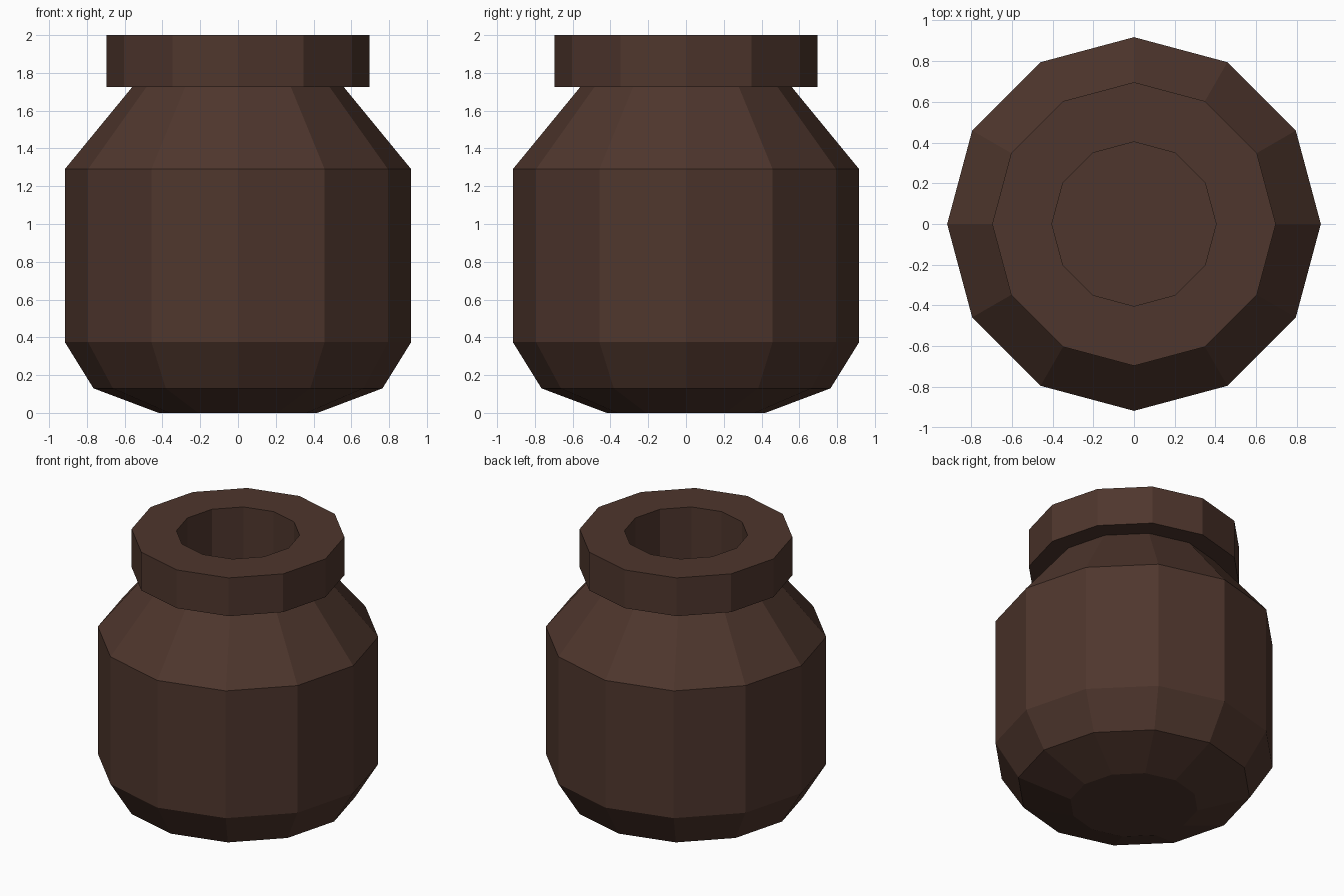
import bpy, bmesh, math
from mathutils import Vector

if "Cube" in bpy.data.objects:
    bpy.data.objects.remove(bpy.data.objects["Cube"])

SIDES = 12

# Closed wall profile (radius, height): outside going up, then inside going down
PROFILE = [(0.0, 0.0), (0.42, 0.0), (0.765, 0.13), (0.917, 0.375), (0.917, 1.29),
           (0.56, 1.725), (0.696, 1.725), (0.696, 2.0), (0.403, 2.0),
           (0.403, 1.6), (0.75, 1.2), (0.75, 0.42), (0.64, 0.24), (0.41, 0.1), (0.0, 0.1)]

# Fracture planes a*x + b*y + c*z + d; the sign tells the side
PLANES = {
    "base_split": (-0.82, 1, -0.2, 0.385),
    "front_high": (-0.12, 0.218, 1, -0.86),
    "front_low": (-0.54, 0.27, 1, -0.81),
    "back_high": (0.326, -0.53, 1, -0.888),
    "back_low": (-0.24, -0.11, 1, -1.05),
    "shoulder_left": (-0.86, 1, 0, -0.1),
    "shoulder_back": (-2.3, 1, 0, -0.07),
    "collar": (0, 0, 1, -1.86),
}


def pot_shell():
    """Lathe the profile, then score it along every fracture plane."""
    bm = bmesh.new()
    pts = [bm.verts.new((r, 0, z)) for r, z in PROFILE]
    edges = [bm.edges.new(p) for p in zip(pts, pts[1:])]
    bmesh.ops.spin(bm, geom=pts + edges, cent=(0, 0, 0), axis=(0, 0, 1),
                   angle=math.tau, steps=SIDES, use_duplicate=False)
    bmesh.ops.remove_doubles(bm, verts=bm.verts[:], dist=0.0005)
    bmesh.ops.recalc_face_normals(bm, faces=bm.faces[:])
    for a, b, c, d in PLANES.values():
        n = Vector((a, b, c))
        bmesh.ops.bisect_plane(bm, geom=bm.verts[:] + bm.edges[:] + bm.faces[:],
                               plane_co=n * (-d / n.length_squared), plane_no=n, dist=1e-5)
    return bm


def shard_of(p):
    """Name the shard that a surface point belongs to."""
    s = {k: a * p.x + b * p.y + c * p.z + d > 0 for k, (a, b, c, d) in PLANES.items()}
    if not s["base_split"] and not s["front_high"] and not s["front_low"]:
        return "lower_front_shard"
    if s["base_split"] and not s["back_high"] and not s["back_low"]:
        return "lower_back_shard"
    if s["shoulder_left"] and s["shoulder_back"] and s["back_low"]:
        return "collar_shard" if s["collar"] else "shoulder_shard"
    return "upper_front_shard"


clay = bpy.data.materials.new("dark_clay")
clay.diffuse_color = (0.077, 0.037, 0.026, 1)
clay.use_nodes = True
clay.node_tree.nodes["Principled BSDF"].inputs["Base Color"].default_value = clay.diffuse_color

# One object per shard, fitted together without gaps
for name in ("lower_front_shard", "lower_back_shard", "shoulder_shard",
             "collar_shard", "upper_front_shard"):
    bm = pot_shell()
    drop = [f for f in bm.faces if shard_of(f.calc_center_median()) != name]
    bmesh.ops.delete(bm, geom=drop, context='FACES')
    bmesh.ops.dissolve_limit(bm, angle_limit=0.01, verts=bm.verts[:], edges=bm.edges[:])
    mesh = bpy.data.meshes.new(name)
    bm.to_mesh(mesh)
    bm.free()
    mesh.materials.append(clay)
    bpy.context.collection.objects.link(bpy.data.objects.new(name, mesh))
